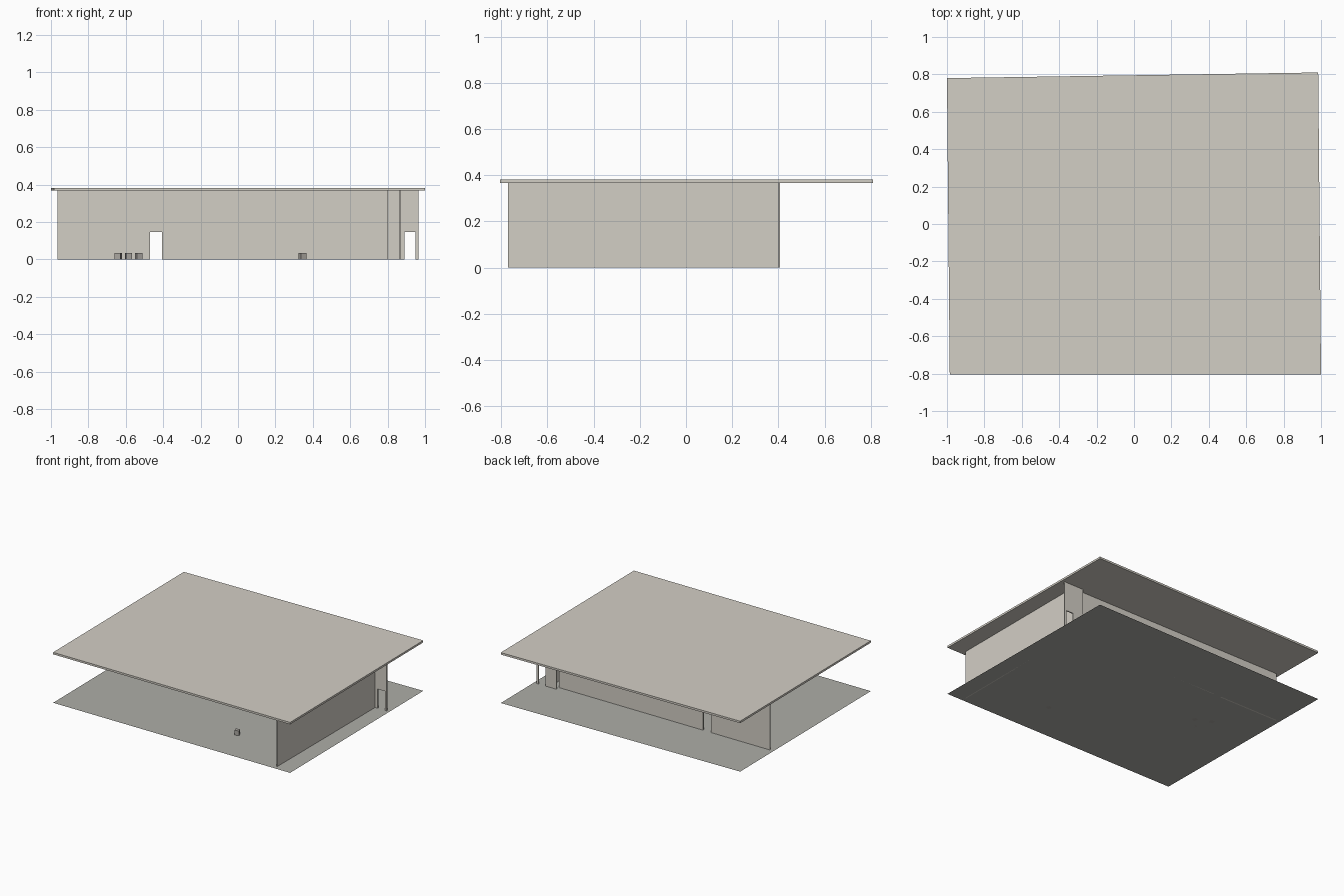
import bpy
import bmesh
from mathutils import Matrix, Vector

cube = bpy.data.objects.get("Cube")
if cube:
    bpy.data.objects.remove(cube, do_unlink=True)

WALL_H = 0.367   # underside of the roof
ROOF_T = 0.015
DOOR_H = 0.145


def material(name, rgb):
    mat = bpy.data.materials.new(name)
    mat.use_nodes = True
    colour = (*rgb, 1.0)
    mat.diffuse_color = colour
    mat.node_tree.nodes["Principled BSDF"].inputs["Base Color"].default_value = colour
    return mat


plaster = material("warm plaster", (0.65, 0.62, 0.56))
concrete = material("grey concrete", (0.42, 0.42, 0.39))
seat_grey = material("seat grey", (0.4, 0.38, 0.35))


def prism(name, outline, depth, mat):
    """Extrude a closed outline of 3D points along a depth vector."""
    bm = bmesh.new()
    face = bm.faces.new([bm.verts.new(p) for p in outline])
    if any(depth):
        result = bmesh.ops.extrude_face_region(bm, geom=[face], use_keep_orig=True)
        moved = [g for g in result["geom"] if isinstance(g, bmesh.types.BMVert)]
        bmesh.ops.translate(bm, verts=moved, vec=Vector(depth))
        bmesh.ops.recalc_face_normals(bm, faces=bm.faces)
    mesh = bpy.data.meshes.new(name)
    bm.to_mesh(mesh)
    bm.free()
    mesh.materials.append(mat)
    obj = bpy.data.objects.new(name, mesh)
    bpy.context.collection.objects.link(obj)
    return obj


def door_wall(name, x0, x1, door0, door1, y0, y1):
    """Wall along x with a doorway notched out of its bottom edge."""
    profile = [(x0, 0), (door0, 0), (door0, DOOR_H), (door1, DOOR_H),
               (door1, 0), (x1, 0), (x1, WALL_H), (x0, WALL_H)]
    return prism(name, [(x, y0, z) for x, z in profile], (0, y1 - y0, 0), plaster)


# Slightly skewed plan shared by the floor and the roof
plan = [(-0.985, -0.805), (1.0, -0.805), (0.985, 0.81), (-1.0, 0.78)]
prism("floor", [(x, y, 0) for x, y in plan], (0, 0, 0), concrete)
prism("roof", [(x, y, WALL_H) for x, y in plan], (0, 0, ROOF_T), plaster)

# Long back wall, offset end panel and side wall
door_wall("back_wall", -0.965, 0.80, -0.47, -0.405, 0.365, 0.375)
door_wall("end_panel", 0.80, 0.965, 0.89, 0.95, 0.40, 0.408)
prism("side_wall", [(0.862, -0.77, 0), (0.869, -0.77, 0), (0.869, 0.40, 0), (0.862, 0.40, 0)],
      (0, 0, WALL_H), plaster)

# Small block seats, each turned a little
seats = [(-0.64, 0.07, -0.3), (-0.585, -0.055, 0.2), (-0.53, 0.02, 0.35), (0.345, -0.5, 0.4)]
h = 0.016
for i, (x, y, turn) in enumerate(seats):
    place = Matrix.Translation((x, y, 0)) @ Matrix.Rotation(turn, 4, "Z")
    corners = [place @ Vector((a * h, b * h, 0)) for a, b in ((-1, -1), (1, -1), (1, 1), (-1, 1))]
    prism(f"seat_{i + 1}", corners, (0, 0, 0.035), seat_grey)
